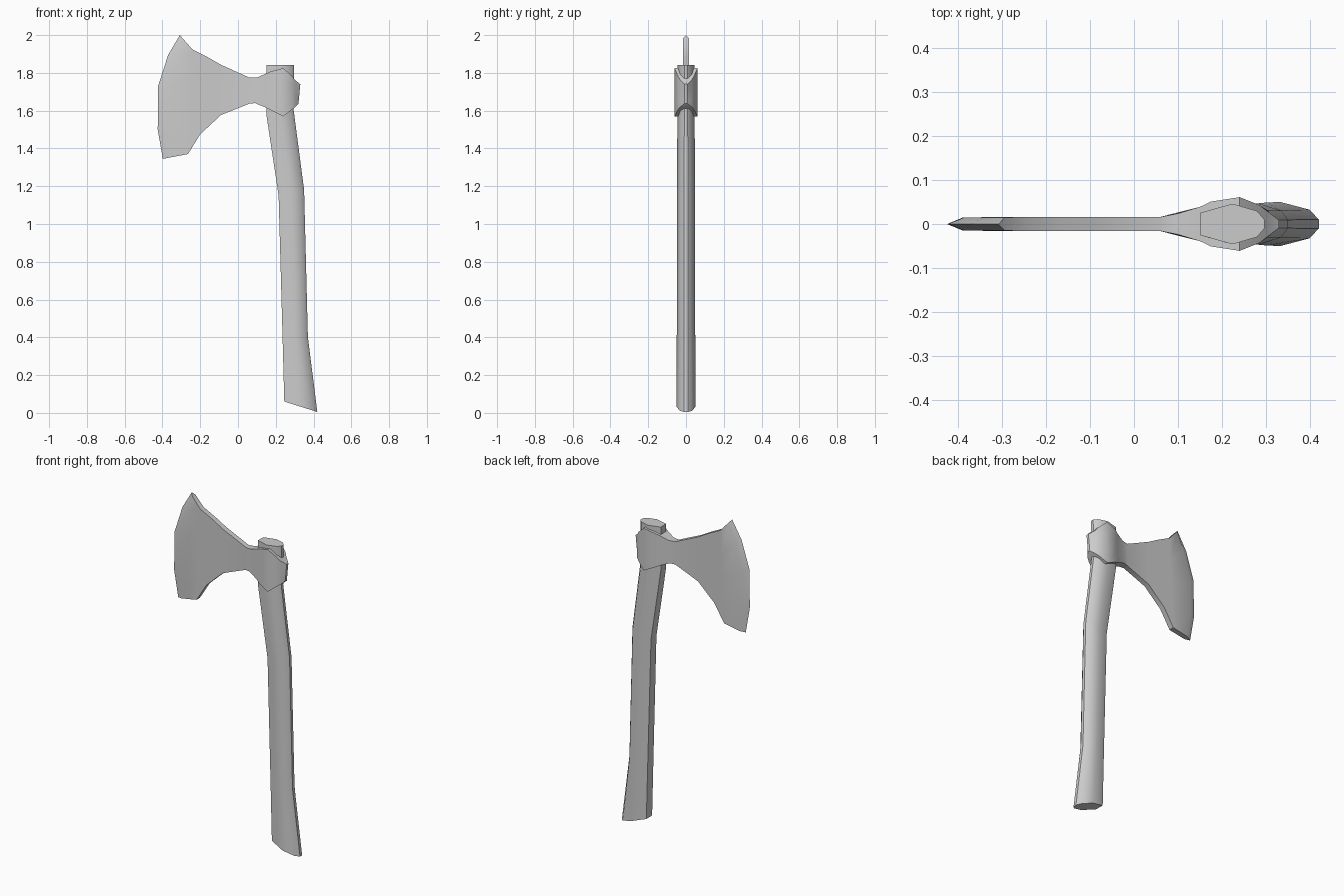
import bpy, bmesh, math
from mathutils import Vector

if "Cube" in bpy.data.objects:
    bpy.data.objects.remove(bpy.data.objects["Cube"])


def loft(name, rings):
    """Skin a list of equal-length vertex rings and cap both ends."""
    bm = bmesh.new()
    loops = [[bm.verts.new(p) for p in ring] for ring in rings]
    n = len(loops[0])
    for a, b in zip(loops, loops[1:]):
        for i in range(n):
            j = (i + 1) % n
            bm.faces.new((a[i], a[j], b[j], b[i]))
    bm.faces.new(loops[0])
    bm.faces.new(loops[-1])
    bmesh.ops.remove_doubles(bm, verts=bm.verts, dist=0.0005)
    bmesh.ops.recalc_face_normals(bm, faces=bm.faces)
    mesh = bpy.data.meshes.new(name)
    bm.to_mesh(mesh)
    bm.free()
    obj = bpy.data.objects.new(name, mesh)
    bpy.context.collection.objects.link(obj)
    bpy.ops.object.select_all(action='DESELECT')
    obj.select_set(True)
    bpy.context.view_layer.objects.active = obj
    bpy.ops.object.shade_smooth_by_angle(angle=math.radians(35))
    return obj


# handle: oval section (fraction along depth, fraction of half width)
oval = [(0, .55), (.5, 1), (.88, .65), (1, .2)]
oval += [(u, -w) for u, w in reversed(oval)]
# left x, left z, right x, right z, half width
stations = [(.245, .06, .42, .005, .05), (.236, .4, .37, .4, .049),
            (.215, 1.15, .35, 1.18, .047), (.15, 1.58, .295, 1.6, .046),
            (.15, 1.842, .297, 1.842, .046)]
loft("handle", [[(xl + (xr - xl) * u, h * w, zl + (zr - zl) * u) for u, w in oval]
                for xl, zl, xr, zr, h in stations])

# axe head: columns of five points from top to bottom, each with a half thickness
ROWS = 5


def column(top, bottom):
    t, b = Vector(top), Vector(bottom)
    return [t.lerp(b, i / (ROWS - 1)) for i in range(ROWS)]


def ring(col, half):
    return ([(p.x, -half, p.y) for p in col] +
            [(p.x, half, p.y) for p in reversed(col)])


# eye, neck and cheek: top point, bottom point, half thickness
sections = [((.33, 1.74), (.32, 1.637), .008), ((.302, 1.762), (.305, 1.62), .03),
            ((.285, 1.785), (.285, 1.605), .043),
            ((.24, 1.825), (.24, 1.57), .061), ((.175, 1.808), (.175, 1.602), .051),
            ((.15, 1.797), (.15, 1.615), .039), ((.1, 1.775), (.09, 1.64), .024),
            ((.06, 1.775), (.06, 1.637), .016), ((-.09, 1.843), (-.09, 1.577), .016),
            ((-.16, 1.883), (-.2, 1.475), .016), ((-.24, 1.923), (-.265, 1.37), .016)]
rings = [ring(column(t, b), h) for t, b, h in sections]

# curved cutting edge, with the bevel starting just behind it
edge = [Vector(p) for p in ((-.308, 2.0), (-.37, 1.895), (-.423, 1.73),
                            (-.425, 1.5), (-.398, 1.345))]
cheek = column(*sections[-1][:2])
rings.append(ring([c.lerp(e, .78) for c, e in zip(cheek, edge)], .015))
rings.append(ring(edge, .0002))
loft("axe_head", rings)
